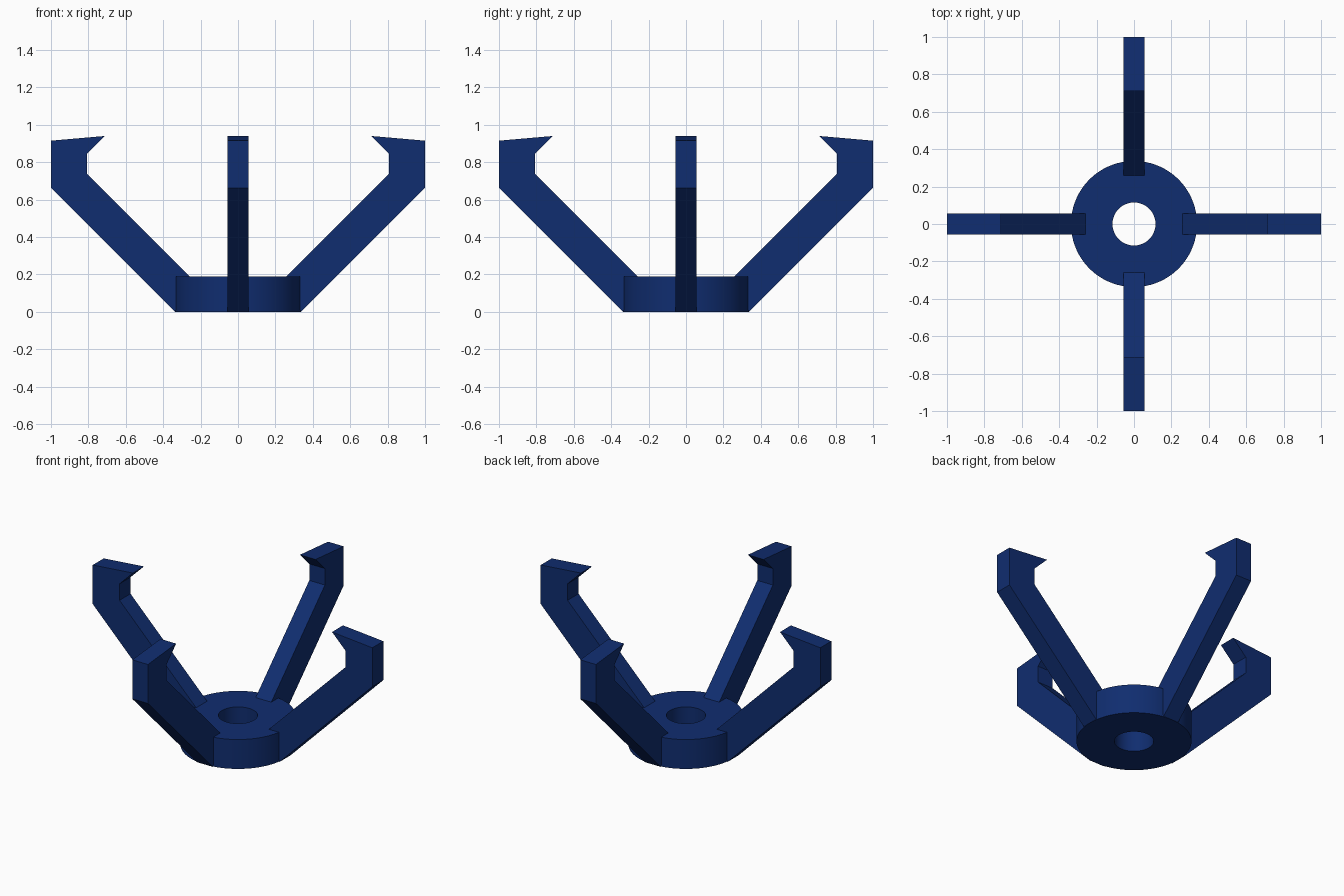
import bpy, bmesh
from math import cos, sin, pi

if "Cube" in bpy.data.objects:
    bpy.data.objects.remove(bpy.data.objects["Cube"])

navy = bpy.data.materials.new("navy")
navy.diffuse_color = (0.005, 0.026, 0.16, 1)
navy.use_nodes = True
navy.node_tree.nodes["Principled BSDF"].inputs["Base Color"].default_value = navy.diffuse_color


def add_object(name, bm):
    bmesh.ops.recalc_face_normals(bm, faces=bm.faces)
    mesh = bpy.data.meshes.new(name)
    bm.to_mesh(mesh)
    bm.free()
    mesh.materials.append(navy)
    obj = bpy.data.objects.new(name, mesh)
    bpy.context.collection.objects.link(obj)
    return obj


# Hub: rectangular section swept into a thick ring
def make_hub(r_in, r_out, height, n=96):
    bm = bmesh.new()
    section = [(r_in, 0), (r_out, 0), (r_out, height), (r_in, height)]
    rings = [[bm.verts.new((r * cos(2 * pi * i / n), r * sin(2 * pi * i / n), z))
              for r, z in section] for i in range(n)]
    for i in range(n):
        a, b = rings[i], rings[(i + 1) % n]
        for j in range(4):
            k = (j + 1) % 4
            bm.faces.new((a[j], b[j], b[k], a[k]))
    return add_object("hub_ring", bm)


# Arm: hooked side profile (radius, height) extruded across its width
ARM = [(0.337, 0), (1, 0.663), (1, 0.915), (0.712, 0.94),
       (0.808, 0.845), (0.808, 0.738), (0.26, 0.19)]


def make_arm(name, angle, width=0.112):
    bm = bmesh.new()
    face = bm.faces.new([bm.verts.new((r, -width / 2, z)) for r, z in ARM])
    new = bmesh.ops.extrude_face_region(bm, geom=[face])["geom"]
    bmesh.ops.translate(bm, vec=(0, width, 0),
                        verts=[v for v in new if isinstance(v, bmesh.types.BMVert)])
    arm = add_object(name, bm)
    arm.rotation_euler.z = angle


hub = make_hub(0.115, 0.337, 0.19)
for i, side in enumerate(("right", "back", "left", "front")):
    make_arm(side + "_hook_arm", i * pi / 2)

# Smooth the round walls of the hub, keep its rims sharp
bpy.context.view_layer.objects.active = hub
hub.select_set(True)
bpy.ops.object.shade_smooth_by_angle(angle=pi / 6)
